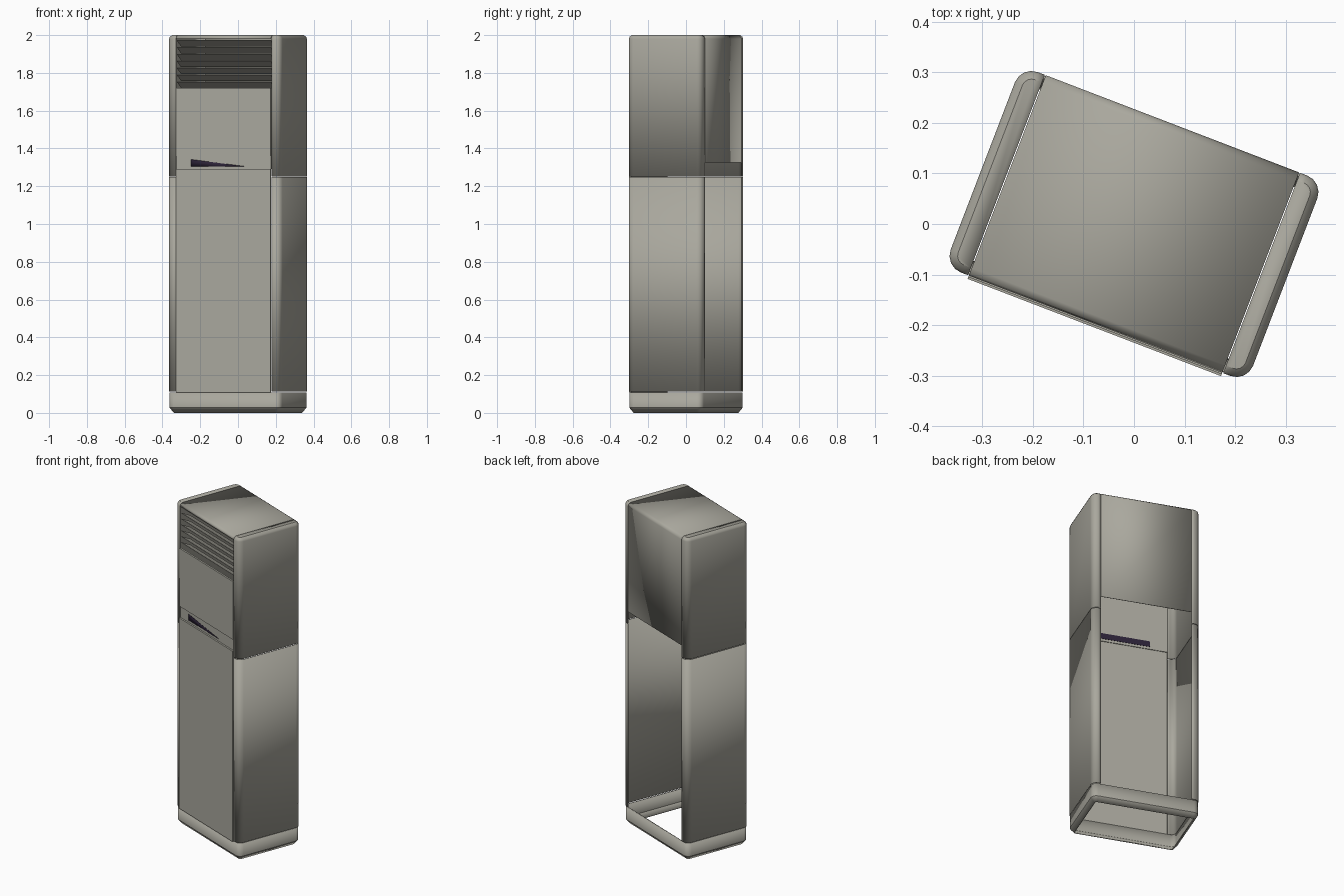
import bpy, bmesh, math
from mathutils import Matrix, Vector

if "Cube" in bpy.data.objects:
    bpy.data.objects.remove(bpy.data.objects["Cube"], do_unlink=True)

W, D, SEAM = 0.32, 0.212, 0.27      # half width, half depth, side seam
TURN = math.radians(-21)            # the whole cabinet stands turned


def material(name, rgb):
    m = bpy.data.materials.new(name)
    m.use_nodes = True
    m.diffuse_color = (*rgb, 1)
    m.node_tree.nodes["Principled BSDF"].inputs["Base Color"].default_value = (*rgb, 1)
    return m


BEIGE = material("warm grey", (0.40, 0.39, 0.34))
PURPLE = material("dark purple", (0.026, 0.017, 0.04))


def finish(name, bm, mat, thickness=0):
    me = bpy.data.meshes.new(name)
    bm.to_mesh(me)
    bm.free()
    ob = bpy.data.objects.new(name, me)
    bpy.context.collection.objects.link(ob)
    me.materials.append(mat)
    ob.rotation_euler.z = TURN
    if thickness:
        mod = ob.modifiers.new("wall", "SOLIDIFY")
        mod.thickness = thickness
        mod.offset = -1
    bpy.ops.object.select_all(action="DESELECT")
    ob.select_set(True)
    bpy.context.view_layer.objects.active = ob
    bpy.ops.object.shade_smooth_by_angle(angle=math.radians(35))
    return ob


def loft(name, loops, closed=False, cap=False, thickness=0.004):
    bm = bmesh.new()
    rings = [[bm.verts.new(p) for p in loop] for loop in loops]
    n = len(rings[0])
    for a, b in zip(rings, rings[1:]):
        for i in range(n if closed else n - 1):
            j = (i + 1) % n
            bm.faces.new((a[i], a[j], b[j], b[i]))
    if cap:
        bm.faces.new(rings[-1])
    return finish(name, bm, BEIGE, thickness)


def box(name, x0, x1, y0, y1, z0, z1, mat=BEIGE, tilt=0):
    bm = bmesh.new()
    size = (x1 - x0, y1 - y0, z1 - z0)
    mid = Vector((x0 + x1, y0 + y1, z0 + z1)) / 2
    bmesh.ops.create_cube(bm, size=1, matrix=Matrix.Translation(mid)
                          @ Matrix.Rotation(tilt, 4, "X") @ Matrix.Diagonal((*size, 1)))
    return finish(name, bm, mat)


def corner(sx, sy, inset, start, r=0.035, steps=4):
    cx, cy = sx * (W - r), sy * (D - r)
    r -= inset
    angles = [math.radians(start + 90 * i / steps) for i in range(steps + 1)]
    return [(cx + r * math.cos(a), cy + r * math.sin(a)) for a in angles]


def side_loop(side, z, inset):
    pts = [(SEAM, inset - D)] + corner(1, -1, inset, -90) + corner(1, 1, inset, 0)
    pts.append((SEAM, D - inset))
    if side < 0:
        pts = [(-x, y) for x, y in reversed(pts)]
    return [(x, y, z) for x, y in pts]


def base_loop(z, inset):
    pts = (corner(1, -1, inset, -90) + corner(1, 1, inset, 0)
           + corner(-1, 1, inset, 90) + corner(-1, -1, inset, 180))
    return [(x, y, z) for x, y in pts]


# Side columns, split in a lower and an upper piece
RIM = [(1.98, 0), (1.991, 0.004), (2.0, 0.016)]
for side, word in ((1, "left"), (-1, "right")):
    loft(word + "_lower_side", [side_loop(side, z, 0) for z in (0.112, 1.248)])
    loft(word + "_upper_side",
         [side_loop(side, z, i) for z, i in [(1.252, 0)] + RIM], cap=True)

# Open base ring with a chamfered foot
loft("base_ring", [base_loop(0, 0.025), base_loop(0.028, 0.002), base_loop(0.108, 0.002)],
     closed=True, thickness=0.007)

# Back panel, top and front lip in one bent sheet; the lower back stays open
E = SEAM - 0.002
bend = [(D, 1.325)] + [(D - i, z) for z, i in RIM] + [(i - D, z) for z, i in reversed(RIM)]
loft("back_and_top", [[(E, y, z), (-E, y, z)] for y, z in bend])

# Front panels
box("lower_front_panel", -E, E, -0.219, -0.208, 0.108, 1.29)
box("display_strip", -E, E, -0.209, -0.204, 1.29, 1.36)
box("upper_front_panel", -E, E, -0.215, -0.204, 1.36, 1.72)

# Louvre slats, outer edge raised
COUNT = 7
for i in range(COUNT):
    z = 1.738 + i * 0.0365
    box(f"louvre_slat_{i + 1}", -E, E, -0.209, -0.139, z - 0.0015, z + 0.0015,
        tilt=math.radians(-27))

# Display: full plate inside, tapering plate outside
box("display_inner_plate", -0.165, 0.165, -0.204, -0.202, 1.305, 1.34, PURPLE)
bm = bmesh.new()
wedge = [(-0.187, 1.305), (0.12, 1.305), (-0.187, 1.342)]
bm.faces.new([bm.verts.new((x, -0.2105, z)) for x, z in wedge])
finish("display_outer_plate", bm, PURPLE, 0.0015)
